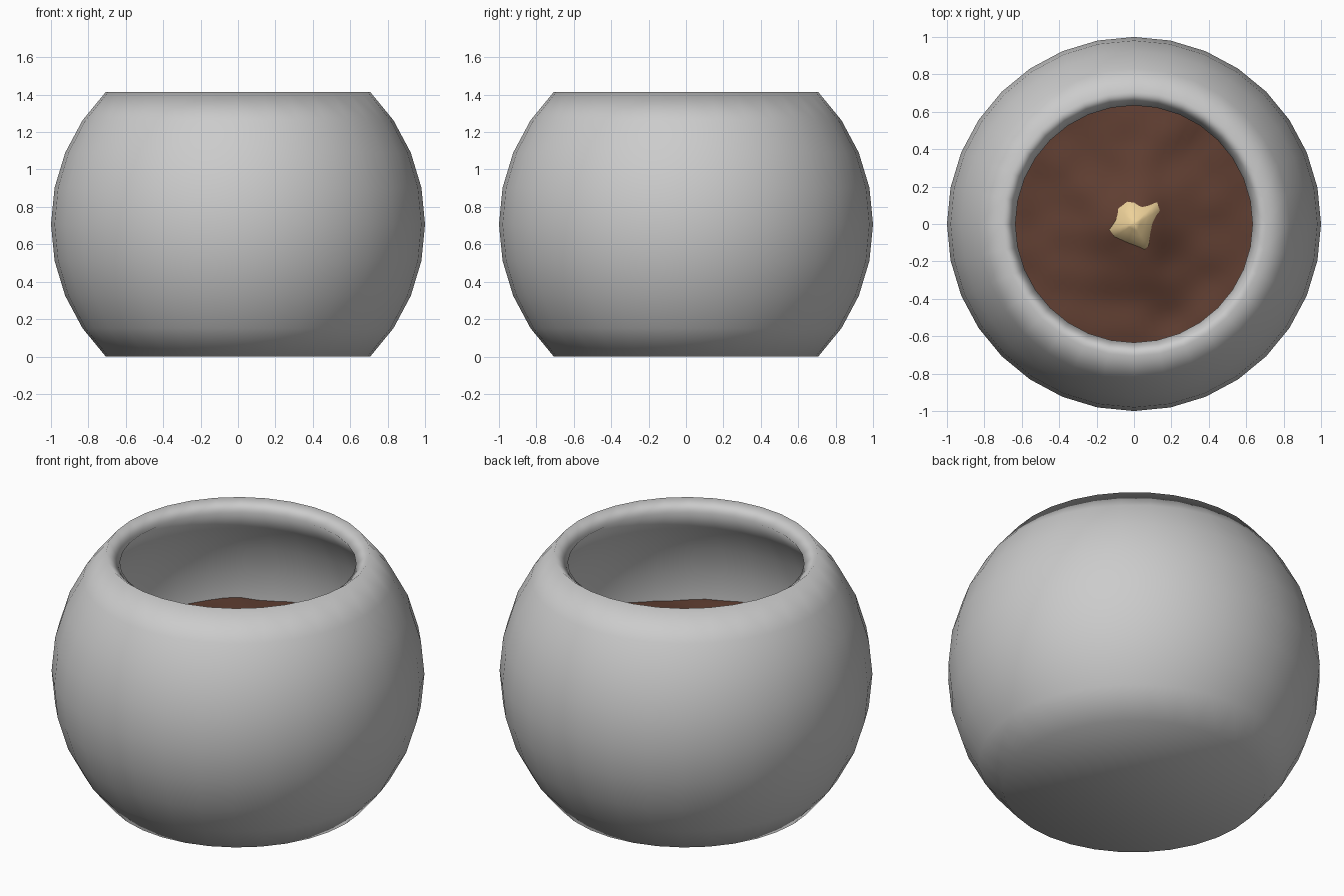
import bpy, bmesh, math
from mathutils import Vector, noise

if "Cube" in bpy.data.objects:
    bpy.data.objects.remove(bpy.data.objects["Cube"])

H = math.sin(math.pi / 4)  # half height of the truncated globe


def finish(bm, name, color=None):
    me = bpy.data.meshes.new(name)
    bmesh.ops.recalc_face_normals(bm, faces=bm.faces)
    bm.to_mesh(me)
    bm.free()
    for p in me.polygons:
        p.use_smooth = True
    ob = bpy.data.objects.new(name, me)
    bpy.context.collection.objects.link(ob)
    if color:
        mat = bpy.data.materials.new(name + "_colour")
        mat.diffuse_color = (*color, 1)
        mat.use_nodes = True
        mat.node_tree.nodes["Principled BSDF"].inputs["Base Color"].default_value = mat.diffuse_color
        me.materials.append(mat)
    return ob


def polar_surface(name, rings, segs, point, color):
    """Fan of rings around a centre; point(t, angle) gives each position."""
    bm = bmesh.new()
    centre = bm.verts.new(point(0, 0))
    prev = None
    for r in range(1, rings + 1):
        ring = [bm.verts.new(point(r / rings, math.tau * s / segs)) for s in range(segs)]
        for s in range(segs):
            n = (s + 1) % segs
            if prev:
                bm.faces.new((prev[s], ring[s], ring[n], prev[n]))
            else:
                bm.faces.new((centre, ring[s], ring[n]))
        prev = ring
    ob = finish(bm, name, color)
    if ob.data.polygons[0].normal.z < 0:
        ob.data.flip_normals()
    return ob


# Bowl: globe with both caps cut off, closed underneath, given thickness
bm = bmesh.new()
bmesh.ops.create_uvsphere(bm, u_segments=32, v_segments=16, radius=1)
bmesh.ops.delete(bm, geom=[v for v in bm.verts if abs(v.co.z) > H + 0.01], context='VERTS')
base = [e for e in bm.edges if e.is_boundary and e.verts[0].co.z < 0]
bmesh.ops.contextual_create(bm, geom=base)
bmesh.ops.translate(bm, verts=bm.verts, vec=(0, 0, H))
bowl = finish(bm, "bowl")
shell = bowl.modifiers.new("thickness", 'SOLIDIFY')
shell.thickness = 0.095
shell.offset = -1


# Soil: lumpy disc with a low mound in the middle
def soil_height(x, y):
    r = math.hypot(x, y)
    mound = 0.14 * math.exp(-(r / 0.27) ** 2)
    lumps = 0.03 * noise.noise(Vector((x * 5, y * 5, 3.1)))
    return 0.72 + mound + lumps


def soil_point(t, a):
    x, y = 0.92 * t * math.cos(a), 0.92 * t * math.sin(a)
    return x, y, soil_height(x, y)


polar_surface("soil", 28, 64, soil_point, (0.115, 0.048, 0.031))

# Nugget: irregular blunt cone poking out of the mound
outline = [(0.17, 0.09), (0.15, 0.14), (0.07, 0.145), (0.0, 0.17), (-0.05, 0.16),
           (-0.11, 0.11), (-0.135, 0.03), (-0.17, -0.04), (-0.13, -0.085),
           (-0.04, -0.125), (0.07, -0.17), (0.1, -0.15), (0.14, -0.04)]


def nugget_point(t, a):
    k = round(a / math.tau * len(outline)) % len(outline)
    x, y = outline[k][0] * t, outline[k][1] * t
    return x, y, 0.93 - 0.10 * t - 0.06 * t ** 4


polar_surface("nugget", 5, len(outline), nugget_point, (0.85, 0.64, 0.32))
